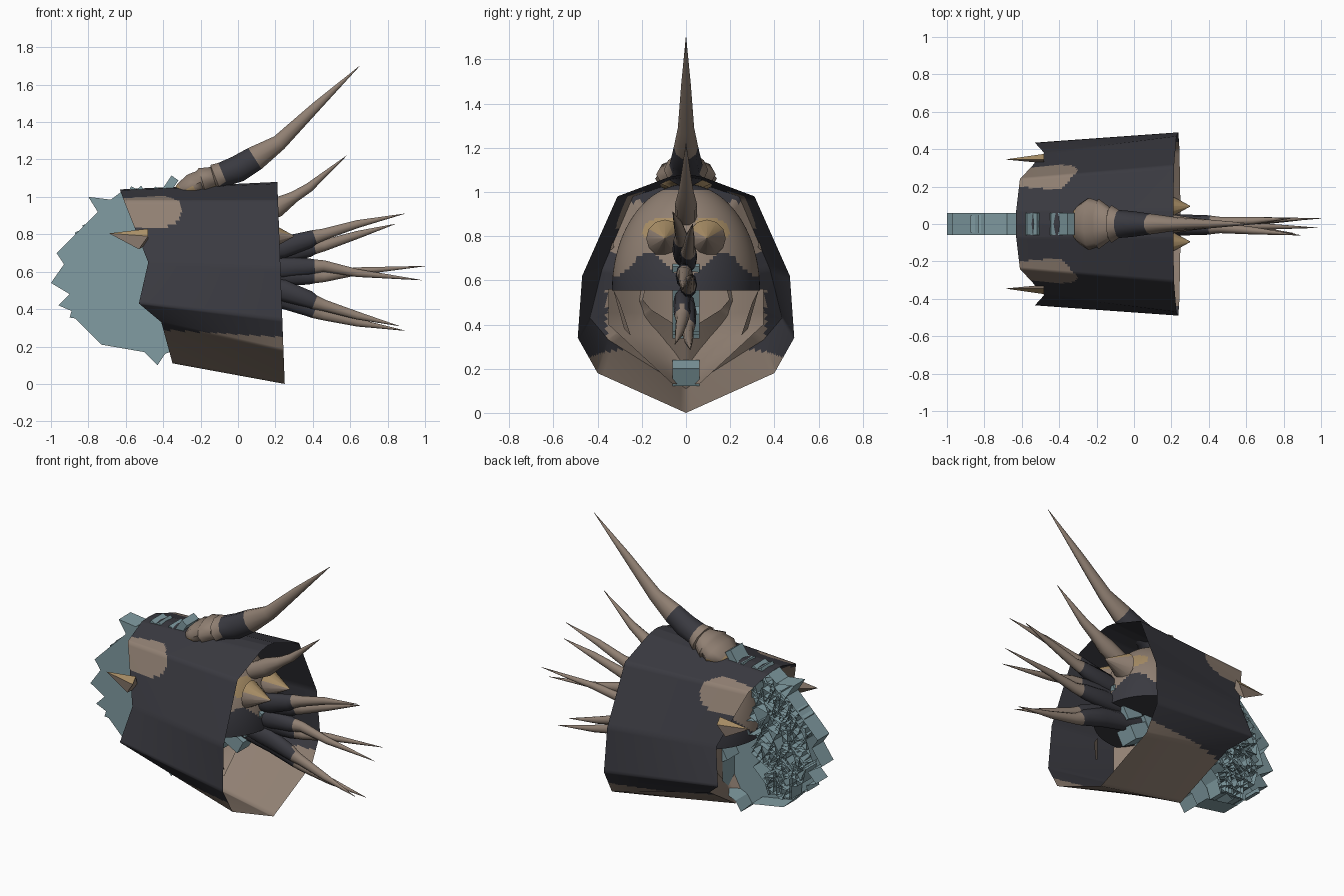
import bpy, bmesh, math, random
from mathutils import Vector, Matrix

if "Cube" in bpy.data.objects:
    bpy.data.objects.remove(bpy.data.objects["Cube"])

random.seed(4)

def material(name, rgb):
    m = bpy.data.materials.new(name)
    m.diffuse_color = (*rgb, 1)
    m.use_nodes = True
    m.node_tree.nodes["Principled BSDF"].inputs["Base Color"].default_value = m.diffuse_color
    return m

DARK, BROWN, TAN, BLUE = range(4)
MATS = [material("charcoal", (0.042, 0.042, 0.052)), material("brown", (0.28, 0.215, 0.17)),
        material("tan", (0.40, 0.275, 0.135)), material("pale_blue", (0.22, 0.335, 0.365))]

def finish(name, bm, rule, angle=60):
    """Turn a bmesh into an object; rule(centre) picks the colour of each face."""
    bmesh.ops.recalc_face_normals(bm, faces=bm.faces)
    for f in bm.faces:
        f.material_index = rule(f.calc_center_median())
    me = bpy.data.meshes.new(name)
    bm.to_mesh(me)
    bm.free()
    ob = bpy.data.objects.new(name, me)
    bpy.context.collection.objects.link(ob)
    for m in MATS:
        me.materials.append(m)
    if angle:
        bpy.ops.object.select_all(action='DESELECT')
        ob.select_set(True)
        bpy.context.view_layer.objects.active = ob
        bpy.ops.object.shade_smooth_by_angle(angle=math.radians(angle))
    return ob

def loft(bm, rings, closed=True, caps=False):
    rows = [[bm.verts.new(p) for p in r] for r in rings]
    n = len(rows[0])
    for a, b in zip(rows, rows[1:]):
        for i in range(n if closed else n - 1):
            j = (i + 1) % n
            bm.faces.new((a[i], a[j], b[j], b[i]))
    if caps:
        bm.faces.new(rows[0])
        bm.faces.new(rows[-1])

def spike(name, stations, rule, sides=10):
    """Tapered horn; each station is x, y, z, half-width in y, half-height."""
    pts = [Vector(s[:3]) for s in stations]
    rings = []
    for i, s in enumerate(stations):
        t = (pts[min(i + 1, len(pts) - 1)] - pts[max(i - 1, 0)]).normalized()
        side = Vector((0, 1, 0))
        up = t.cross(side).normalized()
        rings.append([pts[i] + side * s[3] * math.cos(a) + up * s[4] * math.sin(a)
                      for a in (2 * math.pi * k / sides for k in range(sides))])
    bm = bmesh.new()
    loft(bm, rings, caps=True)
    return finish(name, bm, rule)

# Hood shell: open faceted tube lofted between an uneven rear rim and a front rim
rear = [(-.63, 0, 1.04), (-.63, .07, 1.035), (-.61, .24, .98), (-.48, .38, .65),
        (-.53, .435, .43), (-.41, .35, .33), (-.35, 0, .11)]
front = [(.21, 0, 1.08), (.21, .07, 1.07), (.214, .31, .98), (.227, .47, .62),
         (.237, .49, .34), (.243, .40, .18), (.25, 0, 0)]
SUB, LEN = 16, 64

def rim(points):
    half = []
    for a, b in zip(points, points[1:]):
        half += [Vector(a).lerp(Vector(b), k / SUB) for k in range(SUB)]
    half.append(Vector(points[-1]))
    return half + [Vector((p.x, -p.y, p.z)) for p in half[-2:0:-1]]

def shell_rule(c):
    if c.z < .25 + .06 * (.24 - c.x):
        return BROWN
    d = (max(0, c.x + .42) / .12) ** 2 + ((c.z - .92 - .06 * (c.x + .42)) / .085) ** 2
    return BROWN if d < 1 and abs(c.y) > .14 else DARK

r0, r1 = rim(rear), rim(front)
bm = bmesh.new()
loft(bm, [[p.lerp(q, k / LEN) for p, q in zip(r0, r1)] for k in range(LEN + 1)])
finish("hood_shell", bm, shell_rule, 85)

# Lining: funnel running inward from the rear rim, closing the hood around the neck
def lining_rule(c):
    y = abs(c.y)
    if c.z < .56:
        return BROWN if y < .36 else DARK
    return BROWN if y < .35 and .72 < c.z < .96 else DARK

bm = bmesh.new()
loft(bm, [[p.lerp(Vector((-.22, p.y * .45, .58 + (p.z - .58) * .45)), k / 12) for p in r0]
          for k in range(13)])
finish("hood_lining", bm, lining_rule)

# Chest pan closing the lower half behind the front opening
bm = bmesh.new()
rows = []
for k in range(9):
    t = k / 8
    w = .06 + .29 * min(1, t * 1.6)
    rows.append([(-.30 + .16 * abs(s / 6) ** 2, w * s / 6, .13 + .43 * t) for s in range(-6, 7)])
loft(bm, rows, closed=False)
finish("chest_pan", bm, lambda c: BROWN)

# Head: domed upper half with a flat underside
def head_rule(c):
    y = abs(c.y)
    if c.z < .60 + .13 * math.exp(-((y - .17) / .10) ** 2) or c.z > 1.01:
        return DARK
    if ((y - .12) / .08) ** 2 + ((c.z - .84 + .2 * (y - .1)) / .05) ** 2 < 1:
        return TAN
    return BROWN

bm = bmesh.new()
bmesh.ops.create_uvsphere(bm, u_segments=112, v_segments=96, radius=1)
bmesh.ops.bisect_plane(bm, geom=bm.verts[:] + bm.edges[:] + bm.faces[:], plane_co=(0, 0, 0),
                       plane_no=(0, 0, -1), clear_outer=True)
bmesh.ops.holes_fill(bm, edges=[e for e in bm.edges if e.is_boundary])
bmesh.ops.transform(bm, verts=bm.verts, matrix=Matrix.Translation((-.14, 0, .555))
                    @ Matrix.Diagonal((.345, .335, .48, 1)))
finish("head", bm, head_rule)

# Large crest horn with ringed base
def horn_rule(c):
    if -.09 < c.x < .10:
        return DARK
    return TAN if c.x < -.09 and c.z < 1.045 else BROWN

spike("crest_horn", [(-.35, 0, 1.0, .03, .02), (-.30, 0, 1.03, .10, .05), (-.24, 0, 1.06, .14, .07),
                     (-.20, 0, 1.08, .125, .065), (-.19, 0, 1.08, .135, .08),
                     (-.13, 0, 1.10, .09, .065), (-.12, 0, 1.10, .10, .08),
                     (-.08, 0, 1.12, .075, .07), (.0, 0, 1.15, .068, .075), (.09, 0, 1.205, .055, .07),
                     (.22, 0, 1.29, .037, .045), (.42, 0, 1.485, .022, .027), (.65, 0, 1.70, .001, .001)],
      horn_rule)

# Brow horn
spike("brow_horn", [(.08, 0, .88, .05, .05), (.21, 0, .945, .05, .055), (.30, 0, 1.0, .035, .032),
                    (.38, 0, 1.05, .026, .026), (.58, 0, 1.22, .001, .001)], lambda c: BROWN)

# Face tentacles: dark stems and pale tips, fanned in three pairs
for i, (zb, zm, ztip, xt, yt) in enumerate([
        (.73, .80, .91, .89, -.06), (.70, .74, .855, .84, .03), (.62, .63, .555, .98, -.02),
        (.58, .575, .63, 1.0, .03), (.50, .42, .31, .86, -.05), (.46, .37, .285, .89, .02)]):
    y = yt * .35
    spike(f"tentacle_{i + 1}",
          [(-.05, 0, .6 + (zb - .6) * .6, .035, .05), (.24, y, zb, .04, .06),
           (.38, y, zb * .4 + zm * .6, .038, .048), (.41, y, zb * .2 + zm * .8, .034, .04),
           (.46, y, zm, .028, .032), (.64, yt * .6, zm * .5 + ztip * .5, .02, .022),
           (xt, yt, ztip, .001, .001)],
          lambda c: DARK if c.x < .41 else BROWN)

for s, side in ((1, "left"), (-1, "right")):
    # Flat tusk at the rear rim
    bm = bmesh.new()
    tip = bm.verts.new((-.69, .345 * s, .805))
    base = [bm.verts.new((x, y * s, z)) for x, y, z in
            ((-.48, .345, .83), (-.48, .375, .79), (-.53, .36, .72), (-.48, .325, .75))]
    for k in range(4):
        bm.faces.new((tip, base[k], base[(k + 1) % 4]))
    bm.faces.new(base)
    finish(f"tusk_{side}", bm, lambda c: TAN if c.z > .785 and abs(c.y) > .35 else BROWN, 0)
    # Slim jaw fin hanging inside the opening
    bm = bmesh.new()
    bm.faces.new([bm.verts.new((x, y * s, z)) for x, y, z in
                  ((.0, .33, .56), (.05, .30, .50), (.08, .25, .35), (.04, .28, .38))])
    finish(f"jaw_fin_{side}", bm, lambda c: BROWN, 0)
    # Blunt cheek point beside the brow
    bm = bmesh.new()
    bmesh.ops.create_cone(bm, segments=12, radius1=.085, radius2=.002, depth=.15)
    bmesh.ops.transform(bm, verts=bm.verts, matrix=Matrix.Translation((.225, .095 * s, .79))
                        @ Matrix.Rotation(math.pi / 2, 4, 'Y'))
    finish(f"cheek_point_{side}", bm, lambda c: TAN if c.z > .81 else BROWN)

# Rear crest: jagged panel closed on one side, open on the other to show inner vanes
outline = [(-.30, .20), (-.39, .16), (-.43, .10), (-.50, .17), (-.73, .21), (-.75, .23), (-.87, .35),
           (-.90, .355), (-.89, .39), (-.96, .42), (-.90, .48), (-1.0, .54), (-.93, .64), (-.97, .70),
           (-.75, .92), (-.80, 1.0), (-.68, .985), (-.62, 1.03), (-.40, 1.0), (-.30, .6)]
bm = bmesh.new()
loft(bm, [[(x, y, z) for x, z in outline] for y in (-.06, .06)])
bm.faces.new([v for v in bm.verts if v.co.y < 0])
finish("crest_panel", bm, lambda c: BLUE, 0)

def plank(bm, x, z, w, h, ang, half=.06, open_side=False):
    m = (Matrix.Translation((x, 0, z)) @ Matrix.Rotation(ang, 4, 'Y')
         @ Matrix.Diagonal((w, 2 * half, h, 1)))
    made = bmesh.ops.create_cube(bm, size=1, matrix=m)['verts']
    if open_side:
        faces = {f for v in made for f in v.link_faces}
        bmesh.ops.delete(bm, geom=[f for f in faces if f.calc_center_median().y > half * .9],
                         context='FACES_ONLY')

# Inner vanes: open-sided planks filling the panel, overlapping at its curved edge
bm = bmesh.new()
for k in range(60):
    a = math.radians(95 + 150 * random.random())
    r = .36 * math.sqrt(random.random()) if k > 20 else random.uniform(.32, .37)
    plank(bm, -.50 + r * math.cos(a), .60 + r * math.sin(a) * .95, random.uniform(.08, .14),
          random.uniform(.08, .14), random.uniform(0, 3), random.uniform(.045, .06), True)
finish("crest_vanes", bm, lambda c: BLUE, 0)

# Planks poking through the chest and mouth, and small ones along the hood top
bm = bmesh.new()
for x, z, w in ((-.25, .18, .08), (-.25, .41, .14), (-.12, .42, .12), (.0, .44, .13),
                (-.10, .54, .13), (.06, .55, .12), (.14, .65, .11)):
    plank(bm, x, z, w, .09, .5)
for x, ang in ((-.56, .5), (-.52, .9), (-.43, .4), (-.39, 1.2), (-.35, .7)):
    plank(bm, x, 1.025, .05, .045, ang)
plank(bm, -.365, 1.06, .045, .10, .6)
finish("crest_planks", bm, lambda c: BLUE, 0)
